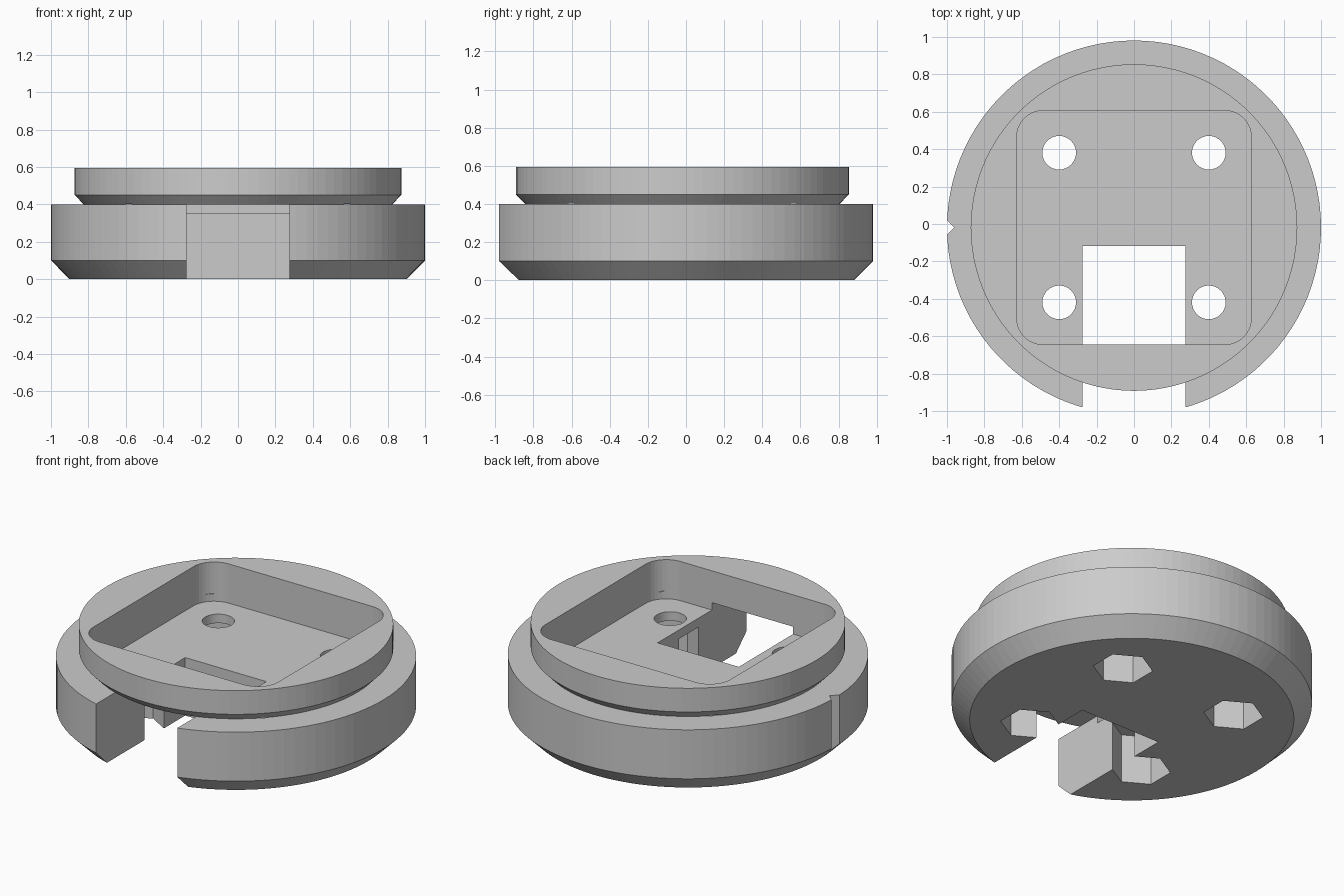
import bpy, bmesh
from math import pi, cos, sin

if "Cube" in bpy.data.objects:
    bpy.data.objects.remove(bpy.data.objects["Cube"])

CY = -0.019  # y of the round body's axis


def make_object(name, bm):
    bmesh.ops.recalc_face_normals(bm, faces=bm.faces)
    mesh = bpy.data.meshes.new(name)
    bm.to_mesh(mesh)
    bm.free()
    obj = bpy.data.objects.new(name, mesh)
    bpy.context.collection.objects.link(obj)
    return obj


def ring(x, y, r, n, start=0.0):
    return [(x + r * cos(start + 2 * pi * i / n), y + r * sin(start + 2 * pi * i / n)) for i in range(n)]


def loft(name, layers):
    """Capped solid through (z, outline) layers with equal point counts."""
    bm = bmesh.new()
    rows = [[bm.verts.new((x, y, z)) for x, y in pts] for z, pts in layers]
    n = len(rows[0])
    for a, b in zip(rows, rows[1:]):
        for i in range(n):
            j = (i + 1) % n
            bm.faces.new((a[i], a[j], b[j], b[i]))
    bm.faces.new(rows[0][::-1])
    bm.faces.new(rows[-1])
    return make_object(name, bm)


def prism(name, pts, z0, z1):
    return loft(name, [(z0, pts), (z1, pts)])


def rounded_rect(hx, hy, r, steps=10):
    pts = []
    for k, (sx, sy) in enumerate([(1, 1), (-1, 1), (-1, -1), (1, -1)]):
        for i in range(steps + 1):
            a = (k + i / steps) * pi / 2
            pts.append((sx * (hx - r) + r * cos(a), CY + sy * (hy - r) + r * sin(a)))
    return pts


# Round stepped body with chamfered foot and undercut rim
profile = [(0.9, 0), (1, 0.1), (1, 0.4), (0.825, 0.4), (0.873, 0.45), (0.873, 0.595)]
body = loft("round_housing", [(z, ring(0, CY, r, 100)) for r, z in profile])

# Square pocket from above, and front slot from below
cutters = [
    prism("pocket_cutter", rounded_rect(0.627, 0.625, 0.14), 0.355, 0.8),
    prism("slot_cutter", [(-0.275, -1.2), (0.275, -1.2), (0.275, -0.118), (-0.275, -0.118)], -0.2, 0.4),
    # Small V notch in the left side
    prism("notch_cutter", ring(-1, CY, 0.04, 4), -0.2, 0.7),
]

# Four screw holes with hexagonal nut recesses underneath
for sx in (-1, 1):
    for sy in (-1, 1):
        x, y = sx * 0.4, CY + sy * 0.4
        cutters.append(prism("nut_recess_cutter", ring(x, y, 0.167, 6, pi / 2), -0.2, 0.3))
        cutters.append(prism("screw_hole_cutter", ring(x, y, 0.09, 32), 0.2, 0.5))

bpy.context.view_layer.objects.active = body
for cutter in cutters:
    cutter.hide_render = True
    mod = body.modifiers.new(cutter.name, 'BOOLEAN')
    mod.operation = 'DIFFERENCE'
    mod.solver = 'EXACT'
    mod.object = cutter
    bpy.ops.object.modifier_apply(modifier=mod.name)
    bpy.data.objects.remove(cutter)
